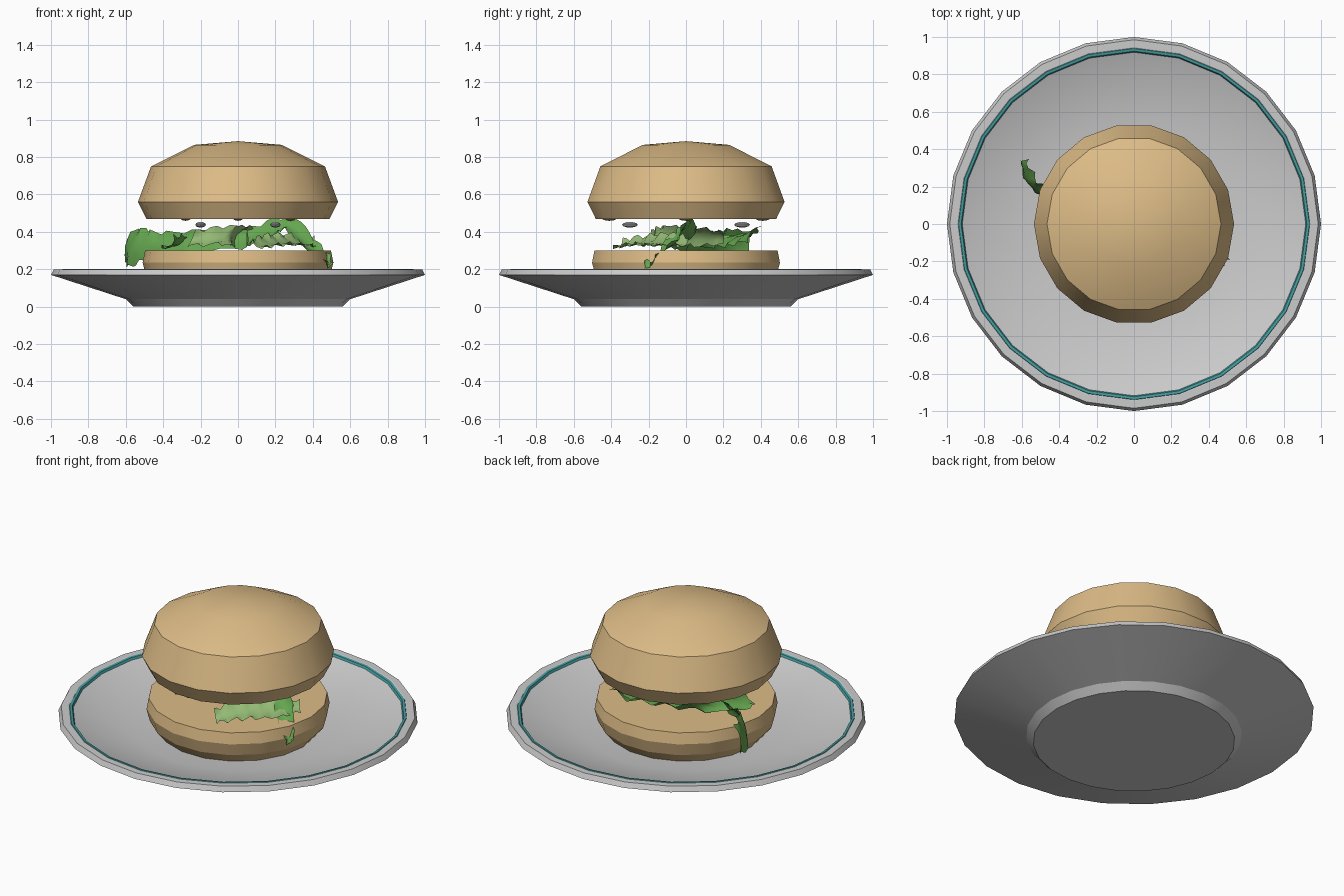
import bpy, bmesh, math
from mathutils import Vector

if "Cube" in bpy.data.objects:
    bpy.data.objects.remove(bpy.data.objects["Cube"])


def material(name, rgb):
    m = bpy.data.materials.new(name)
    m.diffuse_color = (*rgb, 1)
    m.use_nodes = True
    m.node_tree.nodes["Principled BSDF"].inputs["Base Color"].default_value = m.diffuse_color
    return m


BUN = material("bread", (0.72, 0.50, 0.24))
TEAL = material("teal_glaze", (0.06, 0.34, 0.35))
GREEN = material("lettuce_green", (0.13, 0.38, 0.08))
PALE = material("lettuce_pale", (0.30, 0.50, 0.18))


def finish(bm, name, mat=None, angle=30, normals=True):
    if normals:
        bmesh.ops.recalc_face_normals(bm, faces=bm.faces)
    me = bpy.data.meshes.new(name)
    bm.to_mesh(me)
    bm.free()
    ob = bpy.data.objects.new(name, me)
    bpy.context.collection.objects.link(ob)
    if mat:
        me.materials.append(mat)
    bpy.ops.object.select_all(action='DESELECT')
    bpy.context.view_layer.objects.active = ob
    ob.select_set(True)
    bpy.ops.object.shade_smooth_by_angle(angle=math.radians(angle))
    return ob


def lathe(name, profile, sides, mat=None, angle=22, closed=False):
    """Spin an (r, z) profile round the z axis; r = 0 becomes a pole."""
    bm = bmesh.new()
    rings = []
    for r, z in profile:
        if r == 0:
            rings.append([bm.verts.new((0, 0, z))] * sides)
        else:
            rings.append([bm.verts.new((r * math.cos(2 * math.pi * i / sides),
                                        r * math.sin(2 * math.pi * i / sides), z))
                          for i in range(sides)])
    pairs = list(zip(rings, rings[1:])) + ([(rings[-1], rings[0])] if closed else [])
    for a, b in pairs:
        for i in range(sides):
            j = (i + 1) % sides
            loop = list(dict.fromkeys((a[i], a[j], b[j], b[i])))
            bm.faces.new(loop)
    return finish(bm, name, mat, angle)


def catmull(pts, t):
    n = len(pts) - 1
    k = min(int(t * n), n - 1)
    u = t * n - k
    p0, p1, p2, p3 = (pts[max(0, min(n, k + d))] for d in (-1, 0, 1, 2))
    return 0.5 * (2 * p1 + (p2 - p0) * u + (2 * p0 - 5 * p1 + 4 * p2 - p3) * u * u
                  + (3 * p1 - p0 - 3 * p2 + p3) * u ** 3)


def leaf(name, path, across, mat, steps=20, ruffle=0.014):
    """Curved sheet along a path, with half-width vectors and ruffled edges."""
    pts = [Vector(p) for p in path]
    wid = [Vector(a) for a in across]
    bm = bmesh.new()
    rows = []
    for i in range(steps + 1):
        t = i / steps
        c, w = catmull(pts, t), catmull(wid, t)
        tangent = catmull(pts, min(1, t + .02)) - catmull(pts, max(0, t - .02))
        side = tangent.cross(w).normalized()
        row = []
        for k in (-1, -0.5, 0, 0.5, 1):
            wave = ruffle * k * k * math.sin(i * 1.9 + k)
            edge = 1 + 0.10 * math.sin(i * 2.3) * abs(k)
            row.append(bm.verts.new(c + w * k * edge + side * (wave + 0.02 * (k * k - .5))))
        rows.append(row)
    for a, b in zip(rows, rows[1:]):
        for k in range(4):
            bm.faces.new((a[k], a[k + 1], b[k + 1], b[k]))
    return finish(bm, name, mat, 40)


# Plate with foot, rim and flat well
lathe("plate", [(0, 0), (.56, 0), (.60, .04), (1.0, .17), (.985, .20), (.945, .20),
                (.915, .185), (.56, .10), (0, .10)], 24)
# Coloured line just inside the rim
lathe("rim_stripe", [(.945, .19), (.938, .201), (.924, .199), (.914, .178)], 24, TEAL, closed=True)

# Bun halves
lathe("bottom_bun", [(0, .10), (.44, .10), (.49, .16), (.51, .235), (.497, .30), (0, .30)],
      18, BUN)
lathe("top_bun", [(0, .47), (.49, .47), (.535, .56), (.465, .75), (.235, .865), (0, .885)],
      18, BUN)


# Small flattened pieces under the top bun
def pieces(name, spots, z, mat):
    for n, (x, y) in enumerate(spots):
        bm = bmesh.new()
        bmesh.ops.create_uvsphere(bm, u_segments=10, v_segments=6, radius=1)
        bmesh.ops.scale(bm, vec=(.03, .042, .015), verts=bm.verts)
        bmesh.ops.translate(bm, vec=(x, y, z), verts=bm.verts)
        finish(bm, f"{name}_{n + 1}", mat)


pieces("seed", [(-.2, -.3), (.2, -.3), (-.2, .3), (.2, .3)], .438, None)
pieces("crumb", [(-.28, 0), (.28, 0), (0, -.41), (0, .41)], .474, BUN)

# Lettuce leaves
leaf("left_leaf", [(.05, -.05, .37), (-.2, .03, .36), (-.42, .12, .34), (-.55, .22, .32), (-.595, .34, .32)],
     [(0, .03, .05), (.0, .05, .055), (0, .03, .06), (.03, .0, .10), (.01, 0, .08)], GREEN)
leaf("right_leaf", [(.05, .02, .37), (.2, .0, .42), (.28, -.01, .44), (.37, -.08, .34), (.46, -.17, .27), (.49, -.20, .215)],
     [(0, .05, .04), (.0, .04, .04), (.03, .02, .03), (.03, .04, .02), (.015, .03, .01), (.01, .02, .01)], GREEN)
leaf("front_leaf", [(.10, -.36, .33), (.2, -.24, .35), (.32, -.12, .35), (.42, .0, .34)],
     [(-.03, .03, .02), (-.05, .05, .025), (-.05, .05, .03), (-.02, .02, .02)], PALE)
leaf("back_leaf", [(.22, .36, .40), (.05, .30, .37), (-.15, .22, .36), (-.32, .05, .34), (-.36, -.1, .34)],
     [(.02, .03, .04), (.02, .06, .03), (.03, .06, .03), (.06, .03, .03), (.03, .01, .03)], GREEN)
leaf("inner_leaf", [(-.25, -.2, .36), (-.05, -.15, .38), (.03, .05, .38), (.1, .2, .37)],
     [(.02, .03, .04), (.02, .04, .05), (.05, .02, .05), (.03, 0, .03)], PALE)
